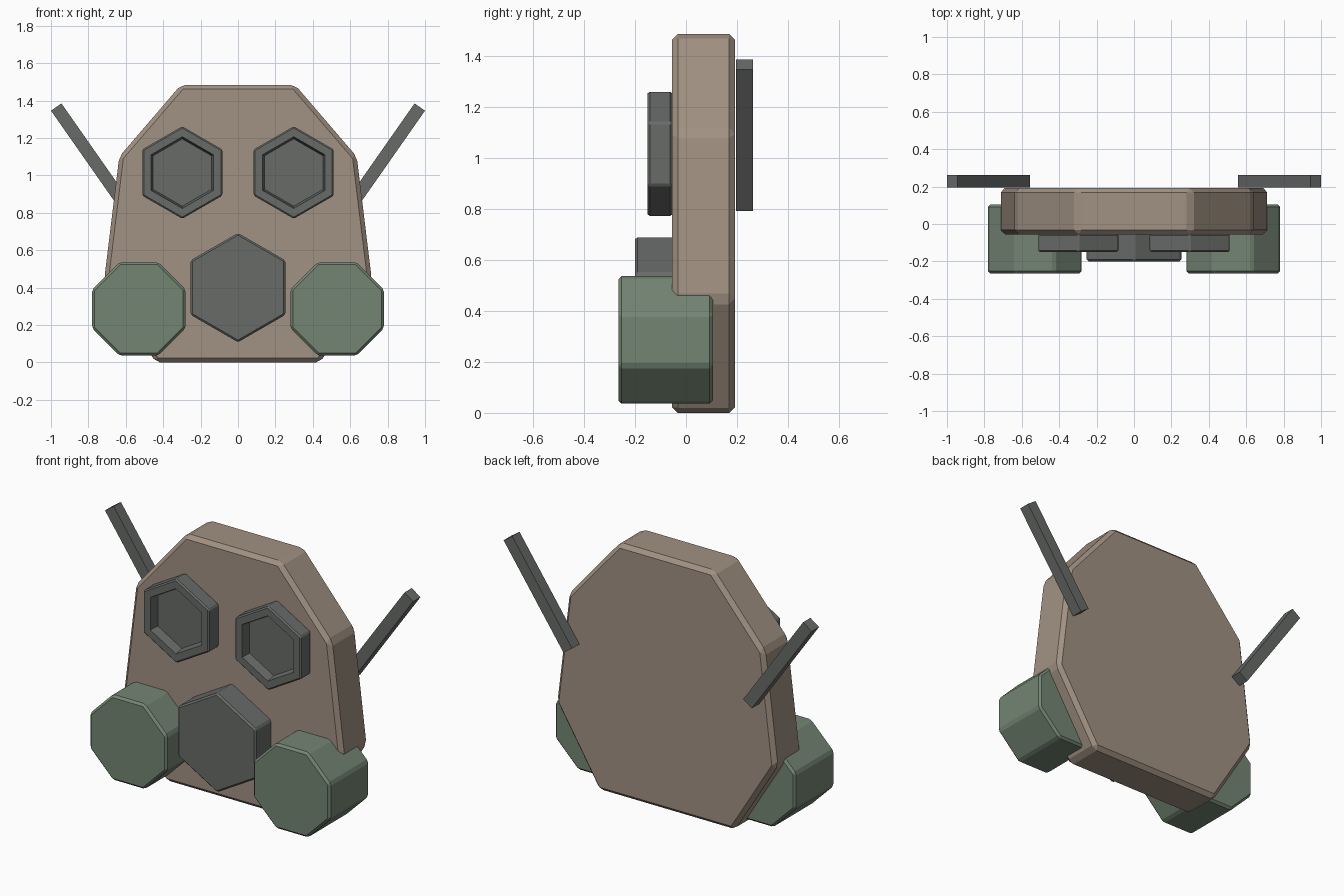
import bpy, bmesh, math
from mathutils import Matrix

if "Cube" in bpy.data.objects:
    bpy.data.objects.remove(bpy.data.objects["Cube"])


def material(name, rgb):
    m = bpy.data.materials.new(name)
    m.diffuse_color = (*rgb, 1)
    m.use_nodes = True
    m.node_tree.nodes["Principled BSDF"].inputs["Base Color"].default_value = m.diffuse_color
    return m


TAN = material("tan leather", (0.356, 0.283, 0.223))
GREEN = material("sage green", (0.174, 0.235, 0.174))
GREY = material("dark grey", (0.138, 0.147, 0.140))


def ngon(sides, radius, cx, cz, phase):
    """Regular polygon in the x-z plane."""
    return [(cx + radius * math.cos(phase + math.tau * i / sides),
             cz + radius * math.sin(phase + math.tau * i / sides)) for i in range(sides)]


def prism(name, outline, y0, y1, mat, bevel=0.0, recess=None):
    """Extrude an x-z outline from y0 (front) to y1; recess = (rim width, depth, taper)."""
    bm = bmesh.new()
    front = bm.faces.new([bm.verts.new((x, y0, z)) for x, z in outline])
    out = bmesh.ops.extrude_face_region(bm, geom=[front], use_keep_orig=True)
    for v in out["geom"]:
        if isinstance(v, bmesh.types.BMVert):
            v.co.y = y1
    bmesh.ops.recalc_face_normals(bm, faces=bm.faces)
    if bevel:
        bmesh.ops.bevel(bm, geom=bm.edges[:], offset=bevel, segments=1,
                        affect='EDGES', profile=0.5)
    if recess:
        rim, depth, taper = recess
        face = min(bm.faces, key=lambda f: f.calc_center_median().y)
        bmesh.ops.inset_region(bm, faces=[face], thickness=rim, use_even_offset=True)
        bmesh.ops.inset_region(bm, faces=[face], thickness=taper, use_even_offset=True)
        for v in face.verts:
            v.co.y += depth
    bmesh.ops.recalc_face_normals(bm, faces=bm.faces)
    me = bpy.data.meshes.new(name)
    bm.to_mesh(me)
    bm.free()
    me.materials.append(mat)
    ob = bpy.data.objects.new(name, me)
    bpy.context.collection.objects.link(ob)
    return ob


# Face plate: eight-sided slab with chamfered edges
half = [(0.44, 0.0), (0.715, 0.445), (0.635, 1.10), (0.305, 1.484)]
prism("face_plate", half + [(-x, z) for x, z in reversed(half)], -0.055, 0.192, TAN, 0.023)

# Central breathing valve
prism("mouth_valve", ngon(6, 0.292, 0, 0.40, math.pi / 2), -0.20, -0.045, GREY, 0.01)

for side, s in (("left", -1), ("right", 1)):
    # Hexagonal goggle with a recessed lens
    prism("goggle_" + side, ngon(6, 0.247, s * 0.298, 1.015, math.pi / 2),
          -0.15, -0.054, GREY, 0.008, (0.040, 0.055, 0.010))
    # Octagonal filter canister
    prism("filter_" + side, ngon(8, 0.25 / math.cos(math.pi / 8), s * 0.53, 0.286, math.pi / 8),
          -0.265, 0.105, GREEN, 0.013)
    # Slanted strap bar behind the plate
    bar = [(-0.339, -0.034), (0.339, -0.034), (0.339, 0.034), (-0.339, 0.034)]
    c, n = math.cos(math.radians(55)), math.sin(math.radians(55))
    prism("strap_" + side, [(s * (0.7775 + a * c - b * n), 1.0875 + a * n + b * c)
                            for a, b in bar], 0.195, 0.263, GREY)
